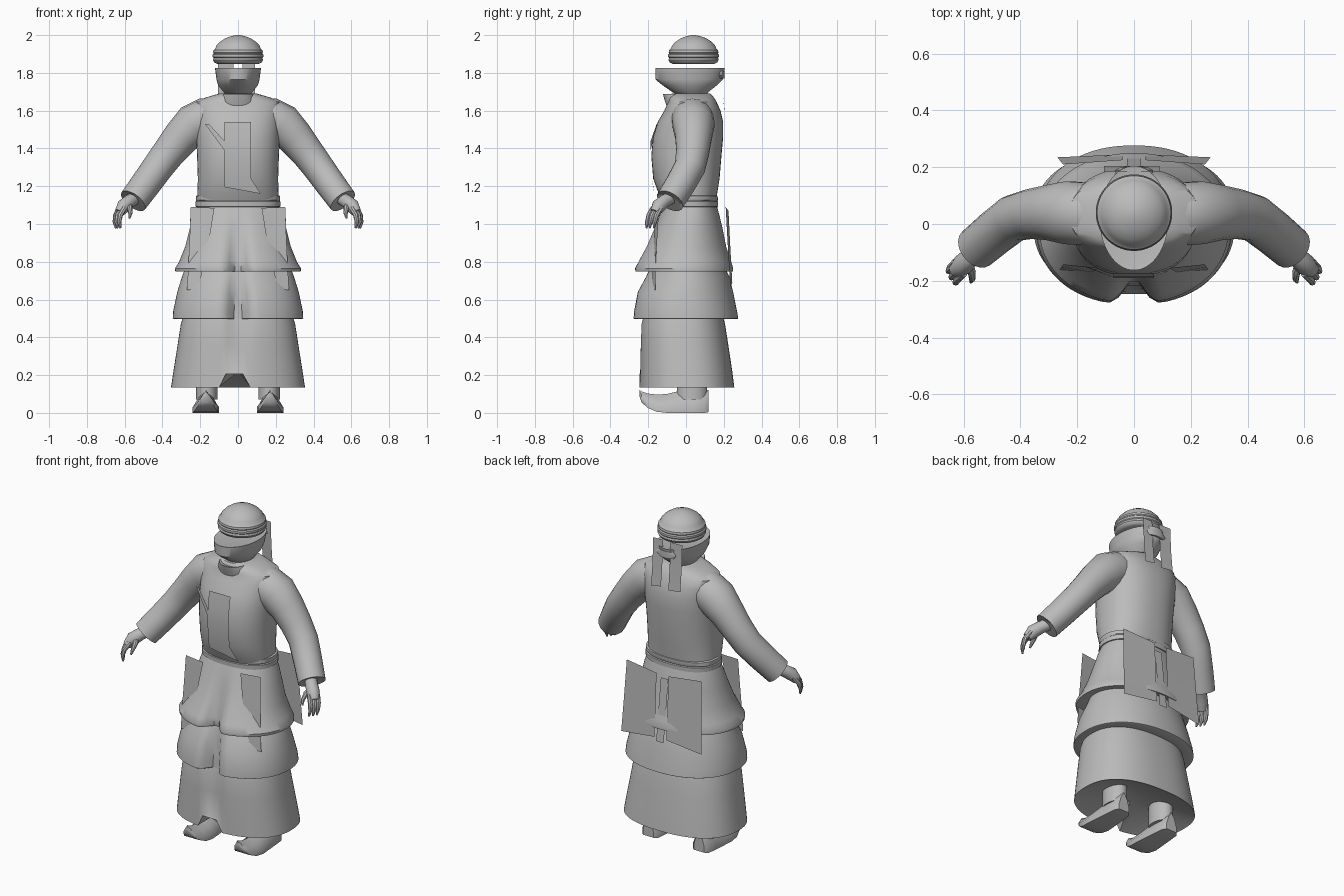
import bpy, bmesh, math
from mathutils import Vector

grey = bpy.data.materials.new("plain_grey")
grey.diffuse_color = (0.5, 0.5, 0.5, 1)


def finish(name, bm, normals=True):
    if normals:
        bmesh.ops.recalc_face_normals(bm, faces=bm.faces)
    me = bpy.data.meshes.new(name)
    bm.to_mesh(me)
    bm.free()
    me.materials.append(grey)
    ob = bpy.data.objects.new(name, me)
    bpy.context.collection.objects.link(ob)
    return ob


def skin(name, loops, cap_start=True, cap_end=True):
    """Join equal-length loops of points into a surface."""
    bm = bmesh.new()
    rows = [[bm.verts.new(p) for p in loop] for loop in loops]
    n = len(rows[0])
    for a, b in zip(rows, rows[1:]):
        for i in range(n):
            j = (i + 1) % n
            bm.faces.new((a[i], a[j], b[j], b[i]))
    if cap_start:
        bm.faces.new(rows[0])
    if cap_end:
        bm.faces.new(rows[-1])
    return finish(name, bm)


def ring(z, half_x, y_front, y_back, power=2.3, cleft=0.0, n=48):
    """Rounded horizontal section, optionally with a valley at the front."""
    cy, ry = (y_front + y_back) / 2, (y_back - y_front) / 2
    pts = []
    for i in range(n):
        a = 2 * math.pi * (i + 0.5) / n
        c, s = math.cos(a), math.sin(a)
        x = half_x * math.copysign(abs(c) ** (2 / power), c)
        y = cy + ry * math.copysign(abs(s) ** (2 / power), s)
        if s < 0:
            y += cleft * math.exp(-abs(x / 0.05) ** 2.5)
        pts.append(Vector((x, y, z)))
    return pts


def tube(name, path, side=1, n=12):
    """Tapered tube; path rows are x, y, z, radius."""
    pts = [Vector(p[:3]) for p in path]
    loops = []
    for i, p in enumerate(pts):
        d = (pts[min(i + 1, len(pts) - 1)] - pts[max(i - 1, 0)]).normalized()
        u = d.cross(Vector((0, 1, 0.01))).normalized()
        v = d.cross(u)
        r = path[i][3]
        loop = [p + r * (math.cos(t) * u + math.sin(t) * v)
                for t in (2 * math.pi * k / n for k in range(n))]
        loops.append([(side * q.x, q.y, q.z) for q in loop])
    return skin(name, loops)


def sheet(name, rows):
    """Thin cloth: each row is a left and a right point."""
    bm = bmesh.new()
    vs = [[bm.verts.new(p) for p in r] for r in rows]
    for a, b in zip(vs, vs[1:]):
        bm.faces.new((a[0], b[0], b[1], a[1]))
    return finish(name, bm, False)


# Head wrap with wound bands
wrap = [(1.848, .11), (1.855, .126), (1.868, .133), (1.88, .13), (1.885, .135), (1.897, .135),
        (1.903, .129), (1.908, .132), (1.92, .13), (1.926, .122), (1.945, .114),
        (1.965, .095), (1.983, .068), (1.995, .035), (2.0, .01)]
skin("head_wrap", [ring(z, r, .04 - r, .04 + r, 2) for z, r in wrap])

# Face cloth and neck
skin("face_cloth", [ring(*r) for r in (
    (1.675, .055, -.03, .10, 2), (1.70, .078, -.075, .12, 2), (1.735, .106, -.125, .165, 2),
    (1.765, .114, -.162, .195, 2), (1.825, .122, -.163, .205, 2), (1.822, .112, -.15, .19, 2))])
skin("neck", [ring(1.6, .085, -.05, .12, 2), ring(1.71, .06, -.03, .11, 2)])

# Strips hanging behind the head, and their knot
for name, x0, x1 in (("left_head_strip", -.105, -.025), ("right_head_strip", .025, .09)):
    sheet(name, [((x0, .185, 1.865), (x1, .185, 1.865)), ((x0, .192, 1.72), (x1, .192, 1.72)),
                 ((x0, .205, 1.59), (x1, .205, 1.58))])
skin("head_knot", [ring(z, hx, .165, .205, 2, n=12) for z, hx in ((1.77, .05), (1.79, .07), (1.81, .05))])

# Torso, collar and belt
skin("torso", [ring(*r) for r in (
    (1.10, .212, -.115, .16), (1.16, .215, -.145, .165), (1.24, .213, -.174, .178),
    (1.36, .217, -.184, .188), (1.46, .222, -.175, .197), (1.54, .226, -.15, .197),
    (1.60, .232, -.115, .183), (1.645, .228, -.095, .163), (1.67, .17, -.09, .148),
    (1.692, .095, -.075, .128))])
skin("collar", [ring(1.59, .11, -.09, .14), ring(1.65, .105, -.112, .138),
                ring(1.688, .085, -.122, .125), ring(1.67, .06, -.07, .1)], False)
skin("belt", [ring(z, .215 + d, -.118 - d, .16 + d) for z, d in (
    (1.09, 0), (1.092, .010), (1.118, .011), (1.122, .006), (1.126, .009), (1.148, .008), (1.152, 0))])

# Flat chest panel and its diagonal tab
sheet("chest_panel", [((-.072, -.172, 1.54), (.07, -.172, 1.54)), ((-.072, -.186, 1.45), (.07, -.186, 1.45)),
                      ((-.072, -.19, 1.36), (.07, -.19, 1.36)),
                      ((-.072, -.181, 1.24), (.07, -.181, 1.24)), ((-.072, -.172, 1.195), (.12, -.168, 1.16))])
sheet("chest_tab", [((-.175, -.15, 1.53), (-.155, -.155, 1.53)),
                    ((-.072, -.188, 1.39), (-.072, -.187, 1.44))])


# Layered skirt: two flared tiers with a front valley, then the long robe
def tier(name, rows):
    return skin(name, [ring(z, hx, f, b, p, c, 72) for z, hx, f, b, c, p in rows], False, False)


tier("upper_skirt", ((1.11, .212, -.115, .16, 0, 2.3), (1.05, .235, -.142, .176, .005, 2.2),
                     (.98, .255, -.172, .193, .015, 2.1), (.88, .28, -.218, .213, .04, 2.1),
                     (.80, .312, -.262, .24, .065, 2.1), (.765, .334, -.28, .25, .08, 2.1),
                     (.748, .332, -.277, .25, .08, 2.1), (.755, .28, -.205, .2, .02, 2)))
tier("middle_skirt", ((.78, .275, -.19, .2, .01, 2), (.72, .297, -.222, .23, .03, 2),
                      (.64, .322, -.265, .25, .065, 2.1), (.54, .343, -.282, .27, .08, 2.2),
                      (.50, .346, -.285, .277, .08, 2.2), (.497, .34, -.28, .272, .08, 2.2),
                      (.51, .28, -.21, .19, .02, 2.2)))
robe = [ring(z, hx, f, b, 2.4, c, 72) for z, hx, f, b, c in (
    (.53, .285, -.225, .19, .025), (.47, .303, -.24, .207, .025), (.36, .32, -.244, .224, .02),
    (.215, .343, -.246, .246, .01), (.135, .355, -.247, .256, 0),
    (.14, .345, -.235, .245, 0), (.21, .05, -.05, .05, 0))]
for k in (4, 5):
    for p in robe[k]:
        if p.y < 0 and -.085 < p.x < .035:
            p.z = .205
skin("robe", robe, False, True)

# Sleeves, hands, boots and hip cloths on both sides
for side, word in ((1, "right"), (-1, "left")):
    tube(word + "_sleeve", [(.08, .035, 1.575, .10), (.17, .035, 1.557, .112), (.235, .04, 1.525, .112),
                            (.30, .04, 1.46, .098), (.365, .035, 1.38, .088), (.425, .02, 1.30, .083),
                            (.49, -.03, 1.21, .08), (.555, -.085, 1.122, .077), (.55, -.08, 1.13, .06)], side, 18)
    tube(word + "_hand", [(.535, -.07, 1.145, .035), (.575, -.115, 1.12, .035),
                          (.605, -.145, 1.095, .038), (.628, -.165, 1.06, .026)], side)
    for k, (dx, dy) in enumerate(((0, 0), (.01, .022), (-.014, -.018))):
        tube(f"{word}_finger_{k + 1}", [(.615 + dx, -.155 + dy, 1.085, .015), (.638 + dx, -.178 + dy, 1.045, .014),
                                        (.643 + dx, -.188 + dy, 1.01, .011), (.637 + dx, -.192 + dy, .978, .005)], side, 8)
    tube(word + "_thumb", [(.585, -.13, 1.11, .018), (.572, -.168, 1.085, .015),
                           (.57, -.195, 1.055, .011), (.575, -.205, 1.03, .005)], side, 8)

    # Boot with an upturned pointed toe: y, half width, bottom, top
    loops = []
    for y, w, lo, hi in ((-.245, .006, .085, .12), (-.235, .03, .055, .113), (-.20, .05, .025, .102),
                         (-.155, .064, .006, .097), (-.10, .07, 0, .10), (-.04, .065, 0, .115),
                         (.04, .058, 0, .125), (.10, .052, 0, .125), (.118, .035, .004, .12)):
        cx, h = .17, hi - lo
        prof = ((-w, lo), (w, lo), (w, lo + .3 * h), (.6 * w, lo + .7 * h), (0, hi),
                (-.6 * w, lo + .7 * h), (-w, lo + .3 * h))
        loops.append([(side * (cx + px), y, pz) for px, pz in prof])
    skin(word + "_boot", loops)
    skin(word + "_leg", [[(side * .165 + p.x, p.y, p.z) for p in ring(z, .058, -.05, .113, 2, n=16)]
                         for z in (.07, .18, .3)])

    sheet(word + "_front_cloth", [((side * .125, -.155, 1.085), (side * .25, -.142, 1.09)),
                                  ((side * .15, -.17, .93), (side * .256, -.152, .93)),
                                  ((side * .18, -.175, .80), (side * .262, -.16, .80)),
                                  ((side * .207, -.18, .66), (side * .27, -.162, .65))])
    sheet(word + "_back_cloth", [((side * .04, .225, 1.07), (side * .25, .21, 1.09)),
                                 ((side * .04, .235, .87), (side * .26, .222, .87)),
                                 ((side * .04, .245, .69), (side * .27, .235, .66))])
sheet("back_centre_strip", [((-.025, .205, 1.04), (.025, .205, 1.04)), ((-.025, .25, .67), (.025, .25, .67))])

# Smooth shading, fully soft on the rounded cloth
bpy.ops.object.select_all(action='SELECT')
bpy.context.view_layer.objects.active = bpy.data.objects["torso"]
bpy.ops.object.shade_smooth_by_angle(angle=math.radians(40))
bpy.ops.object.select_all(action='DESELECT')
for name in ("upper_skirt", "middle_skirt"):
    bpy.data.objects[name].select_set(True)
bpy.context.view_layer.objects.active = bpy.data.objects["upper_skirt"]
bpy.ops.object.shade_smooth_by_angle(angle=math.radians(120))
